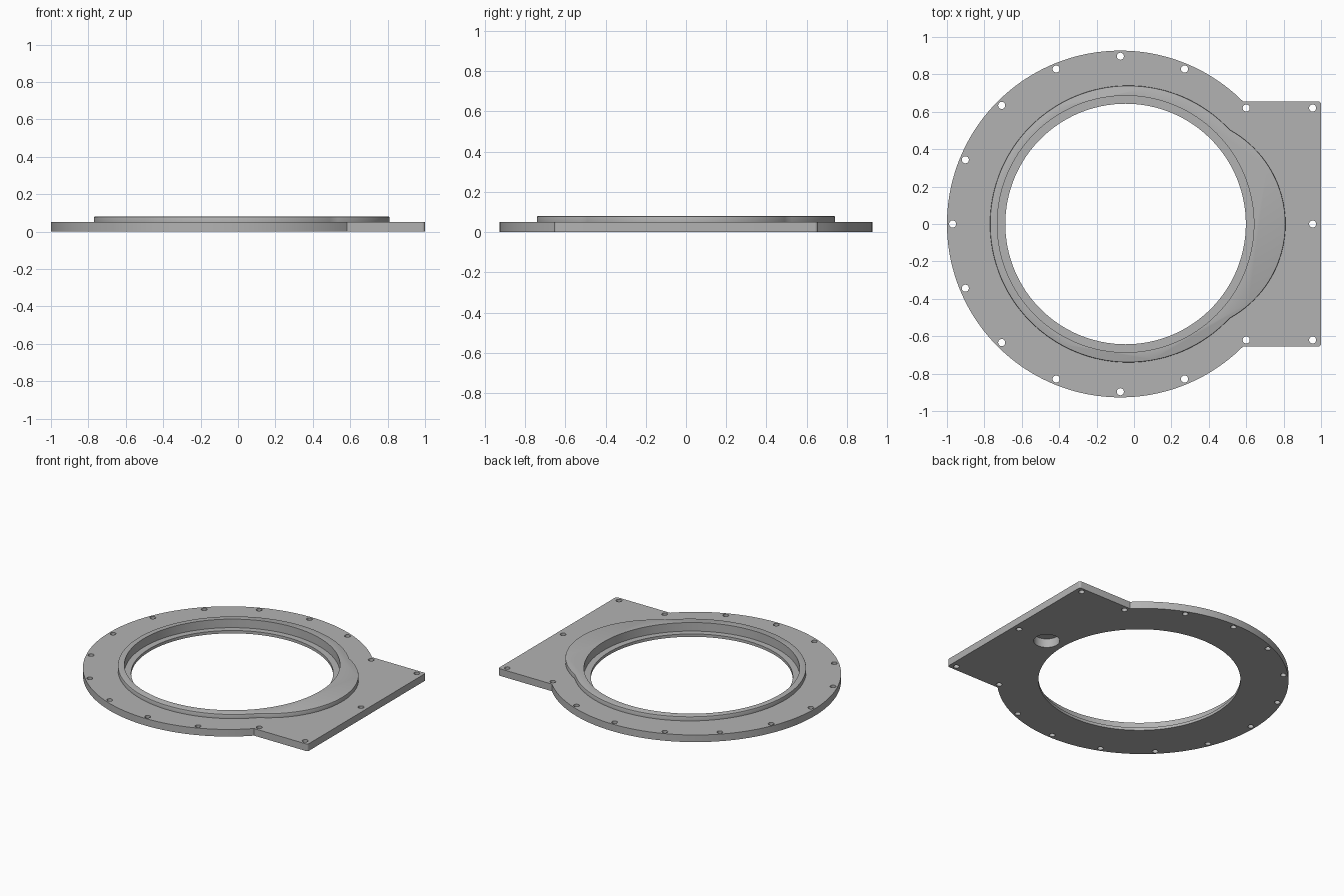
import bpy, bmesh
from math import cos, sin, pi, radians, atan2, sqrt

if "Cube" in bpy.data.objects:
    bpy.data.objects.remove(bpy.data.objects["Cube"])

metal = bpy.data.materials.new("grey metal")
metal.use_nodes = True
GREY = (0.45, 0.45, 0.45, 1)
metal.diffuse_color = GREY
metal.node_tree.nodes["Principled BSDF"].inputs["Base Color"].default_value = GREY


def arc(cx, cy, r, a0, a1, n):
    return [(cx + r * cos(a0 + (a1 - a0) * i / n),
             cy + r * sin(a0 + (a1 - a0) * i / n)) for i in range(n + 1)]


def prism(name, outline, z0, z1, round_top=0):
    """Extrude a flat outline from z0 to z1, optionally rounding the top rim."""
    bm = bmesh.new()
    base = bm.faces.new([bm.verts.new((x, y, z0)) for x, y in outline])
    out = bmesh.ops.extrude_face_region(bm, geom=[base])["geom"]
    bmesh.ops.translate(bm, vec=(0, 0, z1 - z0),
                        verts=[v for v in out if isinstance(v, bmesh.types.BMVert)])
    if round_top:
        rim = [e for e in bm.edges if all(v.co.z > z1 - 1e-5 for v in e.verts)]
        bmesh.ops.bevel(bm, geom=rim, offset=round_top, segments=2,
                        profile=0.5, affect='EDGES')
    bmesh.ops.recalc_face_normals(bm, faces=bm.faces)
    mesh = bpy.data.meshes.new(name)
    bm.to_mesh(mesh)
    bm.free()
    mesh.materials.append(metal)
    obj = bpy.data.objects.new(name, mesh)
    bpy.context.collection.objects.link(obj)
    return obj


def disc(name, x, y, r, z0, z1, n):
    return prism(name, arc(x, y, r, 0, 2 * pi, n)[:-1], z0, z1)


def combine(target, tool, operation):
    mod = target.modifiers.new("combine", 'BOOLEAN')
    mod.operation, mod.solver, mod.object = operation, 'EXACT', tool
    bpy.context.view_layer.objects.active = target
    bpy.ops.object.modifier_apply(modifier=mod.name)
    bpy.data.objects.remove(tool)


# Base plate: large disc merged with a rectangular flange on the +x side
CX, R, HALF, CORNER = -0.073, 0.927, 0.655, 0.015
join = atan2(HALF, sqrt(R * R - HALF * HALF))
outline = arc(CX, 0, R, join, 2 * pi - join, 128)
outline += arc(1 - CORNER, CORNER - HALF, CORNER, -pi / 2, 0, 5)
outline += arc(1 - CORNER, HALF - CORNER, CORNER, 0, pi / 2, 5)
plate = prism("flange_plate", outline, 0, 0.05)

# Raised collar: circle that swells into a wider lobe towards the flange
BX, BR, LX, LR = -0.03, 0.74, 0.235, 0.575
meet = ((BR**2 - LR**2) - (BX**2 - LX**2)) / (2 * (LX - BX))
height = sqrt(BR**2 - (meet - BX)**2)
a, b = atan2(height, meet - BX), atan2(height, meet - LX)
collar = arc(BX, 0, BR, a, 2 * pi - a, 112) + arc(LX, 0, LR, -b, b, 48)[1:-1]
combine(plate, prism("collar", collar, 0.025, 0.08, 0.005), 'UNION')

# Central opening with a thin ledge at the bottom
combine(plate, disc("bore", -0.045, 0, 0.643, -0.1, 0.2, 128), 'DIFFERENCE')
combine(plate, disc("counterbore", -0.045, 0, 0.686, 0.02, 0.2, 128), 'DIFFERENCE')

# Blind port under the lobe
combine(plate, disc("port", 0.725, 0, 0.083, -0.1, 0.062, 48), 'DIFFERENCE')

# Bolt holes around the disc and along the flange
bolts = [(CX + 0.897 * cos(radians(t)), 0.897 * sin(radians(t)))
         for t in [67.5 + 22.5 * i for i in range(11)]]
bolts += [(0.6, 0.62), (0.6, -0.62), (0.955, 0.62), (0.955, -0.62), (0.955, 0)]
for x, y in bolts:
    combine(plate, disc("bolt_hole", x, y, 0.019, -0.1, 0.2, 20), 'DIFFERENCE')

# Smooth curved walls, keep sharp rims
bpy.ops.object.select_all(action='DESELECT')
plate.select_set(True)
bpy.context.view_layer.objects.active = plate
bpy.ops.object.shade_smooth_by_angle(angle=radians(30))
